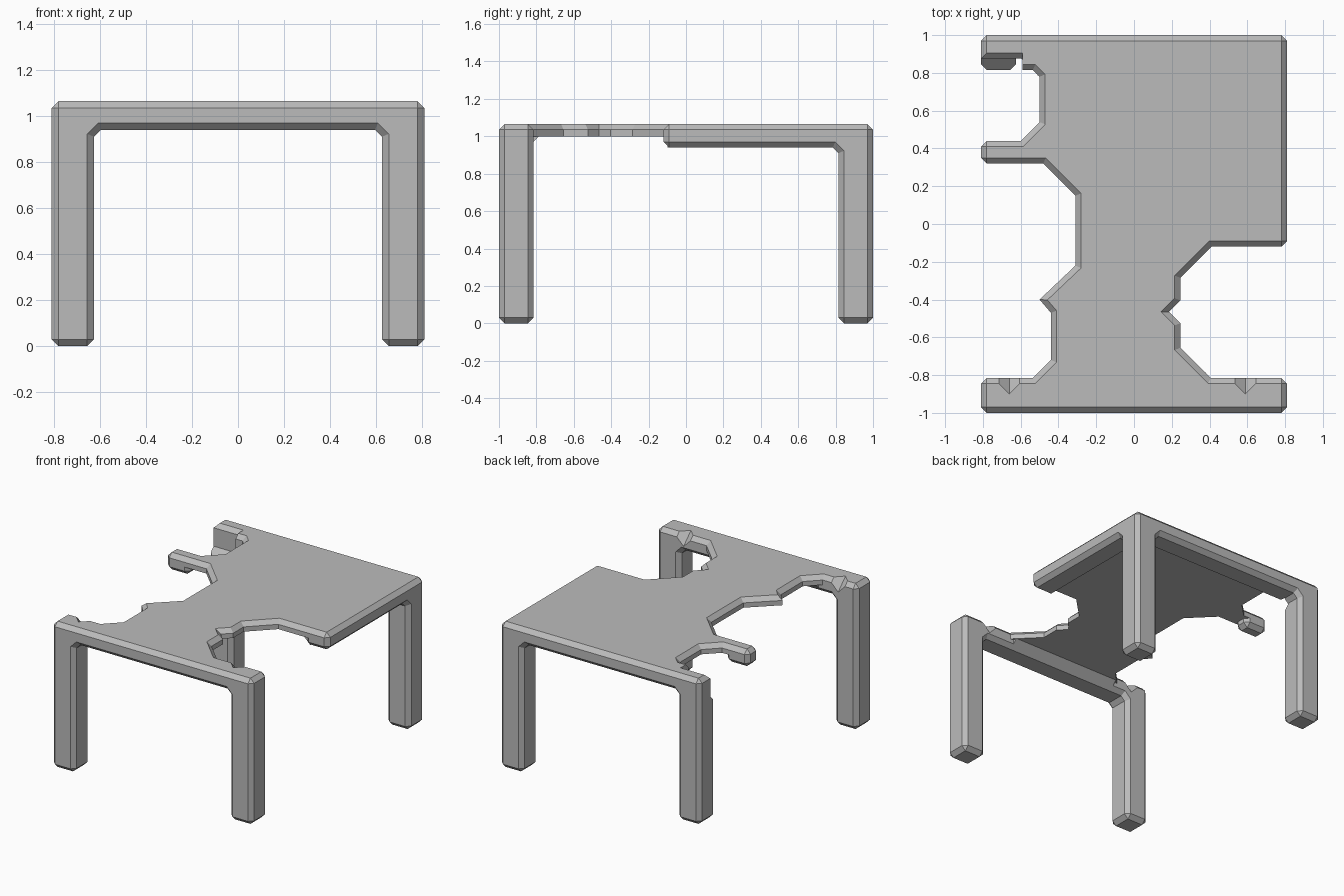
import bpy
import bmesh
import math

cube = bpy.data.objects.get("Cube")
if cube:
    bpy.data.objects.remove(cube, do_unlink=True)

X, Y, TOP = 0.81, 1.0, 1.065
LEG, CH = 0.185, 0.03          # leg thickness and chamfer
IX, IY = X - LEG, Y - LEG      # inner leg faces
RAIL, SLAB = 0.94, 1.0         # underside of rail and of slab

grey = bpy.data.materials.new("worn_grey")
grey.use_nodes = True
grey.diffuse_color = (0.5, 0.5, 0.5, 1)
grey.node_tree.nodes["Principled BSDF"].inputs["Base Color"].default_value = (0.5, 0.5, 0.5, 1)


def prism(name, profile, axis, lo, hi, chamfer=None):
    """Extrude a profile along an axis; chamfer 'all' sharp edges or only the 'top' rim."""
    place = {"x": lambda a, b, t: (t, a, b),
             "y": lambda a, b, t: (a, t, b),
             "z": lambda a, b, t: (a, b, t)}[axis]
    bm = bmesh.new()
    rings = [[bm.verts.new(place(a, b, t)) for a, b in profile] for t in (lo, hi)]
    n = len(profile)
    for ring in rings:
        bm.faces.new(ring)
    for i in range(n):
        j = (i + 1) % n
        bm.faces.new((rings[0][i], rings[0][j], rings[1][j], rings[1][i]))
    bmesh.ops.recalc_face_normals(bm, faces=bm.faces)
    if chamfer == "all":
        edges = [e for e in bm.edges if e.calc_face_angle() > math.radians(60)]
    elif chamfer == "top":
        edges = [e for e in bm.edges if all(v.co.z > TOP - 0.001 for v in e.verts)]
    if chamfer:
        bmesh.ops.bevel(bm, geom=edges, offset=CH, segments=1, affect="EDGES")
    mesh = bpy.data.meshes.new(name)
    bm.to_mesh(mesh)
    bm.free()
    mesh.materials.append(grey)
    obj = bpy.data.objects.new(name, mesh)
    bpy.context.collection.objects.link(obj)
    return obj


def carve(obj, cutter):
    """Subtract a cutter, bake the result and drop the cutter."""
    cutter.hide_render = True
    mod = obj.modifiers.new("carve", "BOOLEAN")
    mod.operation, mod.solver, mod.object = "DIFFERENCE", "EXACT", cutter
    bpy.context.view_layer.update()
    baked = bpy.data.meshes.new_from_object(obj.evaluated_get(bpy.context.evaluated_depsgraph_get()))
    obj.modifiers.clear()
    obj.data = baked
    bpy.data.objects.remove(cutter, do_unlink=True)


# End frames: two legs and a rail with braced corners
half = [(X, TOP), (X, 0), (IX, 0), (IX, RAIL - CH), (IX - CH, RAIL)]
portal = half + [(-x, z) for x, z in reversed(half)]
front_frame = prism("front_frame", portal, "y", -Y, -IY, "all")
back_frame = prism("back_frame", portal, "y", IY, Y, "all")

# Right side rail, broken off half way, running into the back leg
side = [(Y, TOP), (Y, 0), (IY, 0), (IY, RAIL - CH), (IY - CH, RAIL), (-0.12, RAIL), (-0.12, TOP)]
prism("right_rail", side, "x", IX, X, "all")

# Remaining stub of the left rail
prism("left_rail_stub", [(0.32, RAIL), (0.44, RAIL), (0.44, TOP), (0.32, TOP)], "x", -X, -IX, "all")

# Broken table top; outer rims are buried in the rails
left_break = [(-0.64, 0.92), (-0.5, 0.78), (-0.5, 0.54), (-0.6, 0.44), (-0.74, 0.44), (-0.74, 0.32),
              (-0.48, 0.32), (-0.31, 0.15), (-0.31, -0.22), (-0.5, -0.4), (-0.44, -0.47),
              (-0.44, -0.72), (-0.56, -0.84), (-0.56, -0.9)]
right_break = [(0.49, -0.9), (0.245, -0.655), (0.245, -0.525), (0.185, -0.465), (0.245, -0.405),
               (0.245, -0.285), (0.41, -0.12), (0.72, -0.12), (0.72, 0.92)]
prism("table_top", left_break + right_break, "z", SLAB, TOP, "top")

# Sloped coves where the rails meet the underside
for name, axis, edge, sign, lo, hi in (("front_cove", "x", IY, -1, -0.5, 0.38),
                                       ("back_cove", "x", IY, 1, -0.51, 0.7),
                                       ("right_cove", "y", IX, 1, -0.1, 0.85)):
    cove = [(sign * (edge + CH), RAIL), (sign * (edge - CH), SLAB), (sign * (edge + CH), SLAB)]
    prism(name, cove, axis, lo, hi)

# V-shaped chips in the inner rim of the front frame
for x in (-0.66, 0.59):
    chip = prism("chip_cutter", [(x, 0), (x + 0.3, 0.3), (x - 0.3, 0.3)], "y", -1.0, -0.7)
    for v in chip.data.vertices:
        v.co.z += TOP - (v.co.y + 0.9)
    carve(front_frame, chip)

# Torn-away upper part of the back left leg
torn = [(0.935, TOP + CH), (0.875, TOP - CH - 0.0), (0.875, 0.9), (0.79, 0.815), (0.79, TOP + CH)]
torn[0:1] = [(0.905, TOP + CH), (0.905, TOP)]
carve(back_frame, prism("torn_cutter", torn, "x", -0.9, -0.59))
